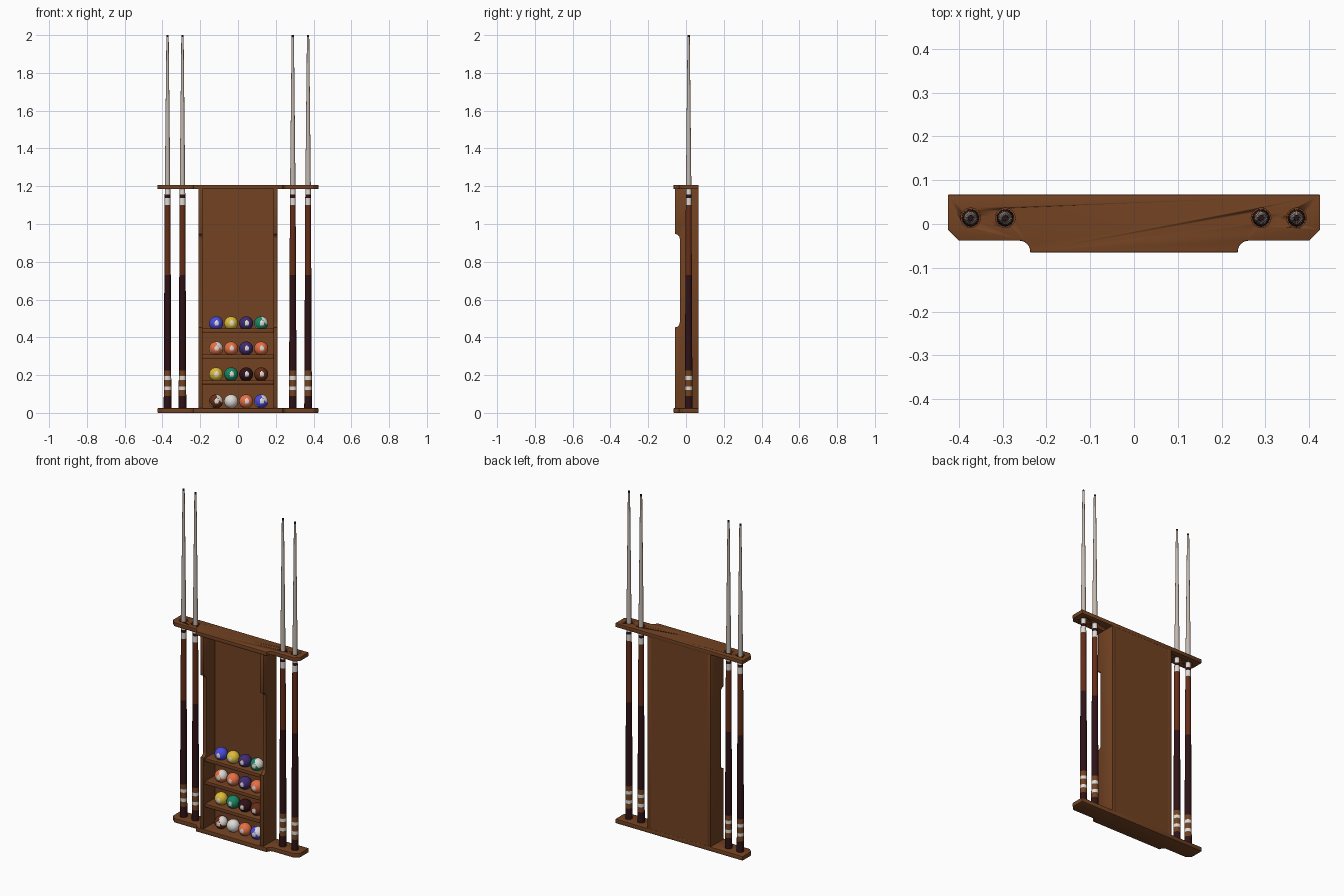
import bpy, bmesh, math
from mathutils import Vector

if "Cube" in bpy.data.objects:
    bpy.data.objects.remove(bpy.data.objects["Cube"])


def material(name, *rgb):
    m = bpy.data.materials.new(name)
    m.diffuse_color = (*rgb, 1)
    m.use_nodes = True
    m.node_tree.nodes["Principled BSDF"].inputs["Base Color"].default_value = m.diffuse_color
    return m


wood = material("walnut_wood", .17, .055, .016)
white = material("ivory_white", .74, .70, .66)
shaft = material("maple_shaft", .55, .48, .43)
brown = material("red_brown", .13, .026, .009)
dark = material("dark_maroon", .028, .006, .008)
blue = material("ball_blue", .07, .07, .72)
yellow = material("ball_yellow", .72, .50, .04)
purple = material("ball_purple", .05, .025, .16)
green = material("ball_green", .01, .24, .12)
orange = material("ball_orange", .78, .16, .06)


def finish(name, bm, mats, bevel=0, smooth=True):
    bmesh.ops.recalc_face_normals(bm, faces=bm.faces)
    me = bpy.data.meshes.new(name)
    bm.to_mesh(me)
    bm.free()
    ob = bpy.data.objects.new(name, me)
    bpy.context.collection.objects.link(ob)
    for m in mats:
        me.materials.append(m)
    bpy.ops.object.select_all(action='DESELECT')
    ob.select_set(True)
    bpy.context.view_layer.objects.active = ob
    if bevel:
        b = ob.modifiers.new("bevel", 'BEVEL')
        b.width, b.segments, b.limit_method = bevel, 2, 'ANGLE'
        bpy.ops.object.modifier_apply(modifier="bevel")
    if smooth:
        bpy.ops.object.shade_smooth_by_angle(angle=math.radians(35))
    return ob


def prism(name, pts, offset, bevel=0):
    """Extrude a closed 3D outline by an offset vector."""
    bm = bmesh.new()
    f = bm.faces.new([bm.verts.new(p) for p in pts])
    r = bmesh.ops.extrude_face_region(bm, geom=[f])
    bmesh.ops.translate(bm, vec=offset, verts=[v for v in r['geom'] if isinstance(v, bmesh.types.BMVert)])
    return finish(name, bm, [wood], bevel)


def box(name, x0, x1, y0, y1, z0, z1, bevel=0):
    return prism(name, [(x0, y0, z0), (x1, y0, z0), (x1, y1, z0), (x0, y1, z0)], (0, 0, z1 - z0), bevel)


def arc(cx, cy, r, a0, a1, n=6):
    angles = [math.radians(a0 + (a1 - a0) * i / n) for i in range(n + 1)]
    return [(cx + r * math.cos(a), cy + r * math.sin(a)) for a in angles]


# Top and base plates: stepped outline with coved shoulders
half = [(.237, -.065)] + arc(.262, -.063, .025, 180, 90) + [(.40, -.038), (.425, -.013), (.425, .067)]
outline = half + [(-x, y) for x, y in reversed(half)]
CUE_X, CUE_Y = (-.373, -.294, .290, .371), .014
base = prism("base_plate", [(x, y, 0) for x, y in outline], (0, 0, .025), .005)
top = prism("top_plate", [(x, y, 1.184) for x, y in outline], (0, 0, .023), .005)

# Cue holes cut through the top plate
bm = bmesh.new()
for x in CUE_X:
    r = bmesh.ops.create_cone(bm, cap_ends=True, segments=24, radius1=.0225, radius2=.0225, depth=.1)
    bmesh.ops.translate(bm, vec=(x, CUE_Y, 1.195), verts=r['verts'])
cutter = finish("hole_cutter", bm, [wood])
cutter.hide_render = True
bpy.context.view_layer.objects.active = top
mod = top.modifiers.new("holes", 'BOOLEAN')
mod.object, mod.operation, mod.solver = cutter, 'DIFFERENCE', 'EXACT'
bpy.ops.object.modifier_apply(modifier="holes")
bpy.data.objects.remove(cutter)

# Side panels with a long coved notch in the front edge
side = [(.067, .024), (-.058, .024), (-.058, .453)] + arc(-.058, .478, .025, -90, 0) \
    + arc(-.058, .922, .025, 0, 90) + [(-.058, 1.185), (.067, 1.185)]
for s, label in ((-1, "left"), (1, "right")):
    prism("side_panel_" + label, [(s * .188, y, z) for y, z in side], (s * .022, 0, 0), .002)

# Back panel and ball shelves
box("back_panel", -.189, .189, .048, .066, .024, 1.185)
for i, z in enumerate((.172, .309, .447)):
    box(f"ball_shelf_{i + 1}", -.189, .189, -.046, .049, z - .021, z, .003)


# Cues: lathed taper, coloured in bands by height
def radius(z):
    return .0205 - .0055 * z / 1.14 if z < 1.14 else .015 - .009 * (z - 1.14) / .86


BANDS = [(.025, 4), (.09, 0), (.12, 1), (.14, 0), (.175, 1), (.195, 0), (.225, 4),
         (.73, 3), (1.10, 1), (1.138, 4), (1.155, 1), (1.18, 2), (1.99, 4), (2.0, 4)]
for k, x in enumerate(CUE_X):
    bm = bmesh.new()
    rings = []
    for z, _ in BANDS:
        rings.append([bm.verts.new((x + px, CUE_Y + py, z)) for px, py in arc(0, 0, radius(z), 0, 345, 23)])
    for i in range(len(rings) - 1):
        for j in range(24):
            n = (j + 1) % 24
            f = bm.faces.new((rings[i][j], rings[i][n], rings[i + 1][n], rings[i + 1][j]))
            f.material_index = BANDS[i][1]
    for ring in (rings[0], rings[-1]):
        bm.faces.new(ring).material_index = 4
    finish(f"cue_{k + 1}", bm, [wood, white, shaft, brown, dark])

# Balls: solids carry a small white spot, striped ones have white caps
ROWS = [(.474, [(blue, 0), (yellow, 0), (purple, 0), (green, 1)]),
        (.341, [(orange, 1), (orange, 0), (purple, 0), (orange, 0)]),
        (.204, [(yellow, 0), (green, 0), (dark, 0), (brown, 0)]),
        (.061, [(brown, 1), (white, 0), (orange, 0), (blue, 1)])]
spot = Vector((.1, -1, .05)).normalized()
cap = Vector((.75, -.25, .6)).normalized()
for r, (z, row) in enumerate(ROWS):
    for c, (mat, striped) in enumerate(row):
        bm = bmesh.new()
        bmesh.ops.create_uvsphere(bm, u_segments=32, v_segments=20, radius=.037)
        for f in bm.faces:
            d = f.calc_center_median().normalized()
            if d.dot(spot) > .93 or (striped and abs(d.dot(cap)) > .68):
                f.material_index = 1
        bmesh.ops.translate(bm, vec=(-.116 + .0795 * c, .006, z), verts=bm.verts)
        finish(f"ball_{r * 4 + c + 1}", bm, [mat, white])
